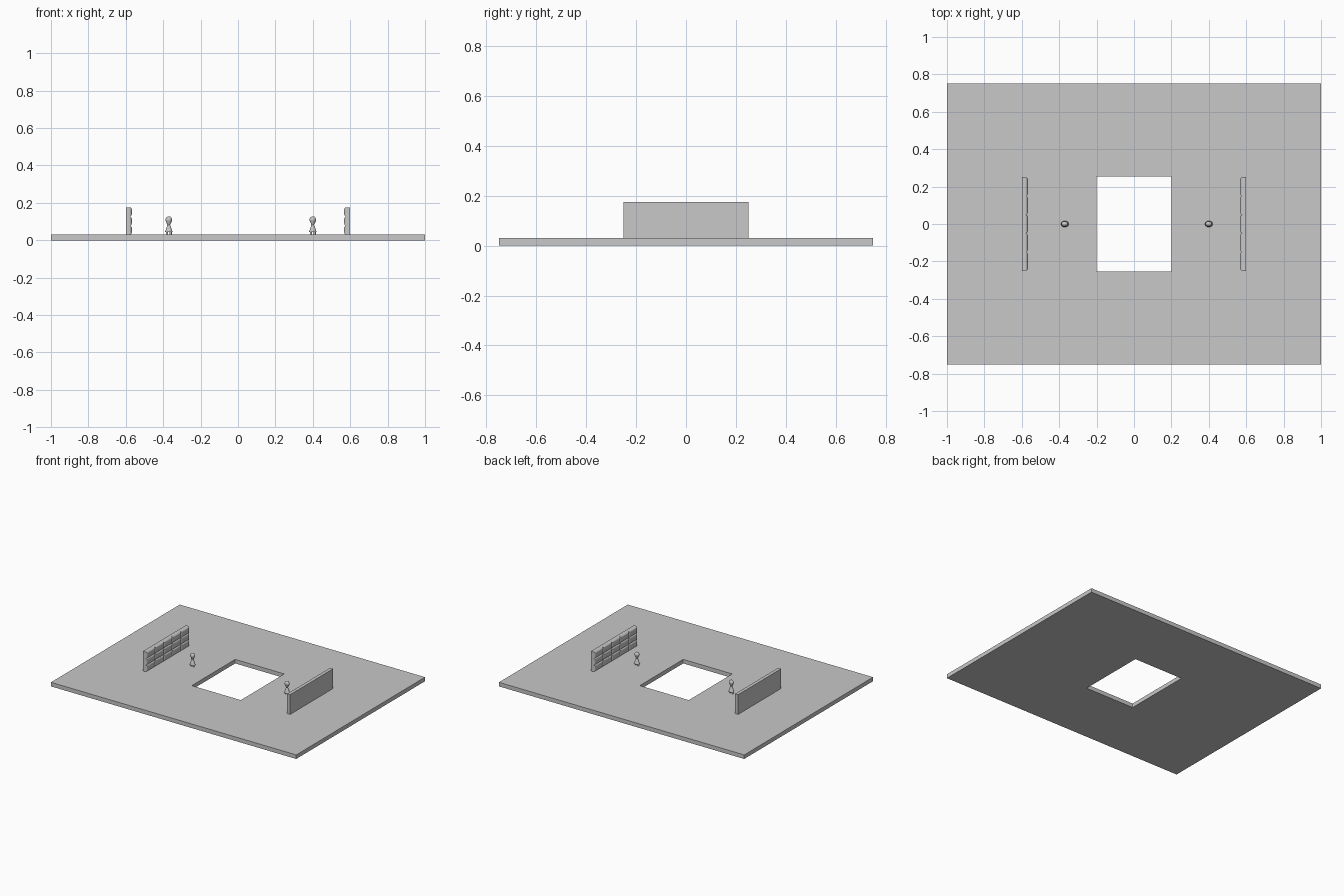
import bpy, bmesh, math
from mathutils import Matrix

cube = bpy.data.objects.get("Cube")
if cube:
    bpy.data.objects.remove(cube, do_unlink=True)

GREY = (0.58, 0.58, 0.58, 1)
stone = bpy.data.materials.new("stone_grey")
stone.use_nodes = True
stone.diffuse_color = GREY
for node in stone.node_tree.nodes:
    if node.type == 'BSDF_PRINCIPLED':
        node.inputs["Base Color"].default_value = GREY

FLOOR = 0.03


def finish(bm, name):
    mesh = bpy.data.meshes.new(name)
    bm.to_mesh(mesh)
    bm.free()
    mesh.materials.append(stone)
    obj = bpy.data.objects.new(name, mesh)
    bpy.context.collection.objects.link(obj)
    return obj


# Floor slab with a rectangular opening; the opening's lining faces into the slab
def build_floor():
    bm = bmesh.new()
    outer, inner = (1, 0.75), (0.2, 0.253)
    signs = [(-1, -1), (1, -1), (1, 1), (-1, 1)]

    def ring(size, z):
        return [bm.verts.new((sx * size[0], sy * size[1], z)) for sx, sy in signs]

    low_out, low_in = ring(outer, 0), ring(inner, 0)
    top_out, top_in = ring(outer, FLOOR), ring(inner, FLOOR)
    for i in range(4):
        j = (i + 1) % 4
        bm.faces.new((top_out[i], top_out[j], top_in[j], top_in[i]))
        bm.faces.new((low_out[j], low_out[i], low_in[i], low_in[j]))
        bm.faces.new((low_out[i], low_out[j], top_out[j], top_out[i]))
        bm.faces.new((low_in[i], low_in[j], top_in[j], top_in[i]))
    finish(bm, "floor_slab")


# Block wall: pillowed blocks toward the opening, flat on the outside
def build_wall(name, side):
    columns, rows = 5, 3
    width, height, depth = 0.1, 0.0485, 0.032
    bm = bmesh.new()
    for c in range(columns):
        for r in range(rows):
            place = Matrix.Translation((side * (0.6 - depth / 2),
                                        (c - 2) * width,
                                        FLOOR + (r + 0.5) * height))
            size = Matrix.Diagonal((depth, width, height, 1))
            bmesh.ops.create_cube(bm, size=1, matrix=place @ size)
    # Round only the edges of each block's inner face
    inner_x = 0.6 - depth
    edges = [e for e in bm.edges
             if all(abs(abs(v.co.x) - inner_x) < 0.001 for v in e.verts)]
    bmesh.ops.bevel(bm, geom=edges, offset=0.011, segments=3, profile=0.5,
                    affect='EDGES')
    finish(bm, name)


# Small figure: ball head, tapered chest, flared skirt and two legs
def build_figure(name, x):
    bm = bmesh.new()

    def cone(r1, r2, z1, z2, dx=0):
        bmesh.ops.create_cone(bm, cap_ends=True, segments=12, radius1=r1, radius2=r2,
                              depth=z2 - z1,
                              matrix=Matrix.Translation((dx, 0, (z1 + z2) / 2)))

    bmesh.ops.create_uvsphere(bm, u_segments=14, v_segments=8, radius=0.018,
                              matrix=Matrix.Translation((0, 0, 0.11)))
    cone(0.006, 0.016, 0.08, 0.102)
    cone(0.021, 0.006, 0.043, 0.085)
    for side in (-1, 1):
        cone(0.006, 0.006, FLOOR, 0.045, side * 0.01)
    # Slightly flattened front to back
    bmesh.ops.scale(bm, vec=(1, 0.8, 1), verts=bm.verts)
    obj = finish(bm, name)
    obj.location.x = x
    bpy.ops.object.select_all(action='DESELECT')
    obj.select_set(True)
    bpy.context.view_layer.objects.active = obj
    bpy.ops.object.shade_smooth_by_angle(angle=math.radians(40))


build_floor()
build_wall("left_wall", 1)
build_wall("right_wall", -1)
build_figure("left_figure", 0.4)
build_figure("right_figure", -0.37)
